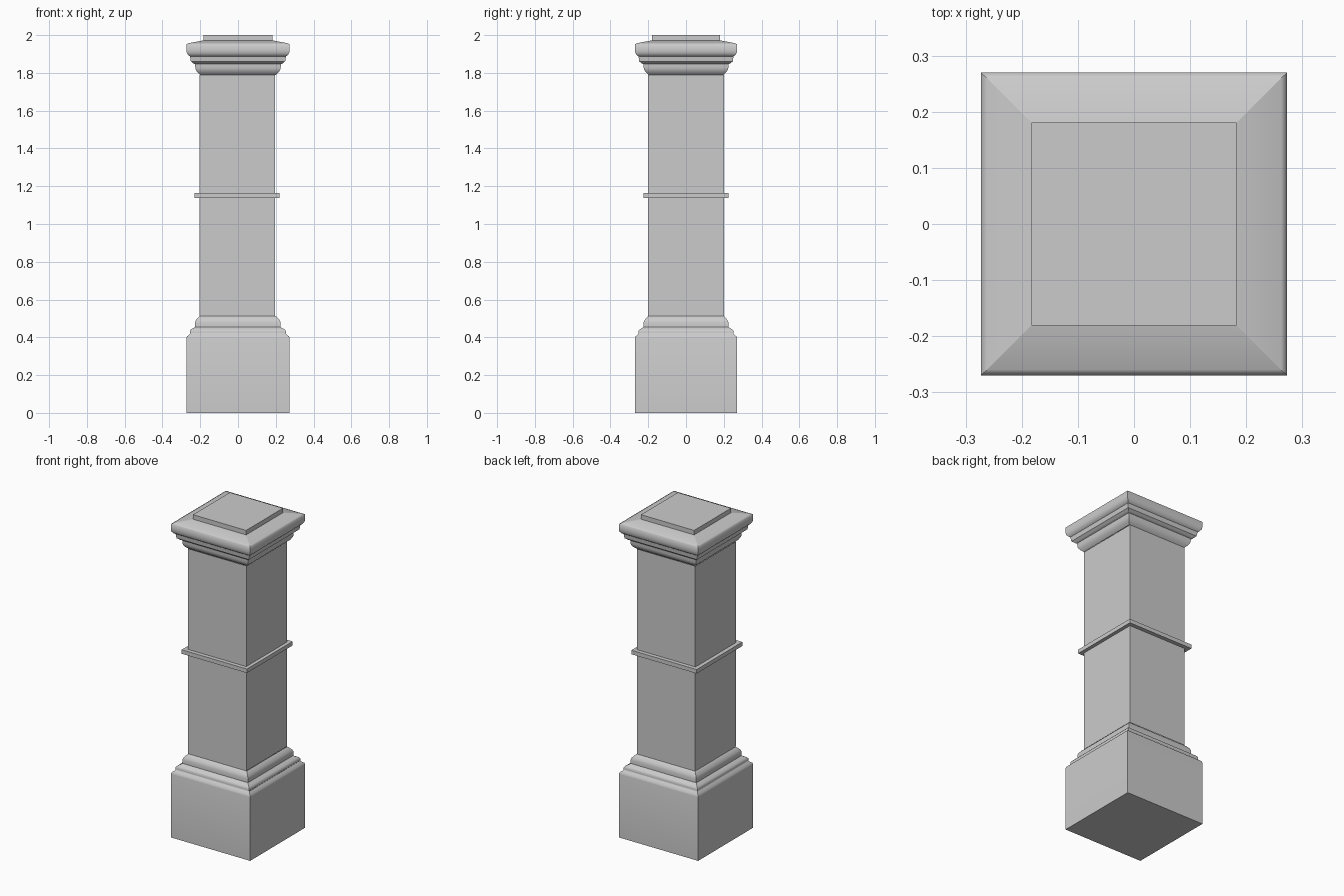
import bpy, bmesh

if "Cube" in bpy.data.objects:
    bpy.data.objects.remove(bpy.data.objects["Cube"])

RATIO_Y = 0.99  # the pillar is very slightly shallower than wide


def square_loft(name, profile, cx=0.0, ry=1.0, bottom=False, top=False):
    """Sweep a (half width, z, sharp) profile around a square, mitred at the corners."""
    bm = bmesh.new()
    rings = []
    for h, z, _ in profile:
        rings.append([bm.verts.new((cx + sx * h, sy * h * ry, z))
                      for sx, sy in ((-1, -1), (1, -1), (1, 1), (-1, 1))])
    for a, b in zip(rings, rings[1:]):
        for i in range(4):
            j = (i + 1) % 4
            bm.faces.new((a[i], a[j], b[j], b[i])).smooth = True
            bm.edges.get((a[i], b[i])).smooth = False
        bm.edges.get((a[3], b[3])).smooth = False
    if bottom:
        bm.faces.new(rings[0][::-1])
    if top:
        bm.faces.new(rings[-1])
    for ring, (_, _, sharp) in zip(rings, profile):
        if sharp:
            for i in range(4):
                bm.edges.get((ring[i], ring[(i + 1) % 4])).smooth = False
    mesh = bpy.data.meshes.new(name)
    bm.to_mesh(mesh)
    bm.free()
    obj = bpy.data.objects.new(name, mesh)
    bpy.context.collection.objects.link(obj)
    return obj


# Plinth with eased upper edge
square_loft("plinth", [
    (0.273, 0.0, 1), (0.273, 0.395, 0), (0.270, 0.405, 0),
    (0.257, 0.415, 0), (0.254, 0.422, 1)], ry=RATIO_Y, bottom=True)

# Stepped moulding between plinth and shaft
square_loft("base_moulding", [
    (0.254, 0.422, 1), (0.254, 0.434, 0), (0.248, 0.442, 0),
    (0.230, 0.452, 1), (0.226, 0.456, 1), (0.226, 0.480, 0),
    (0.221, 0.492, 0), (0.210, 0.505, 0), (0.200, 0.513, 1)],
    cx=-0.001, ry=RATIO_Y)

# Plain square shaft
square_loft("shaft", [(0.200, 0.513, 1), (0.200, 1.79, 1)], cx=-0.003)

# Thin band around the middle of the shaft
square_loft("middle_band", [
    (0.200, 1.138, 1), (0.225, 1.138, 1),
    (0.225, 1.163, 1), (0.200, 1.163, 1)], cx=-0.006)

# Moulding under the cap
square_loft("neck_moulding", [
    (0.200, 1.79, 1), (0.214, 1.802, 0), (0.223, 1.815, 0),
    (0.226, 1.826, 0), (0.227, 1.846, 1), (0.236, 1.850, 1),
    (0.250, 1.861, 1), (0.254, 1.888, 1)], ry=RATIO_Y)

# Rounded cap with sloping shoulders and raised top block
square_loft("cap", [
    (0.254, 1.888, 1), (0.263, 1.894, 0), (0.271, 1.905, 0),
    (0.273, 1.918, 0), (0.273, 1.952, 0), (0.262, 1.957, 0),
    (0.183, 1.972, 1), (0.183, 2.0, 1)], ry=RATIO_Y, top=True)
